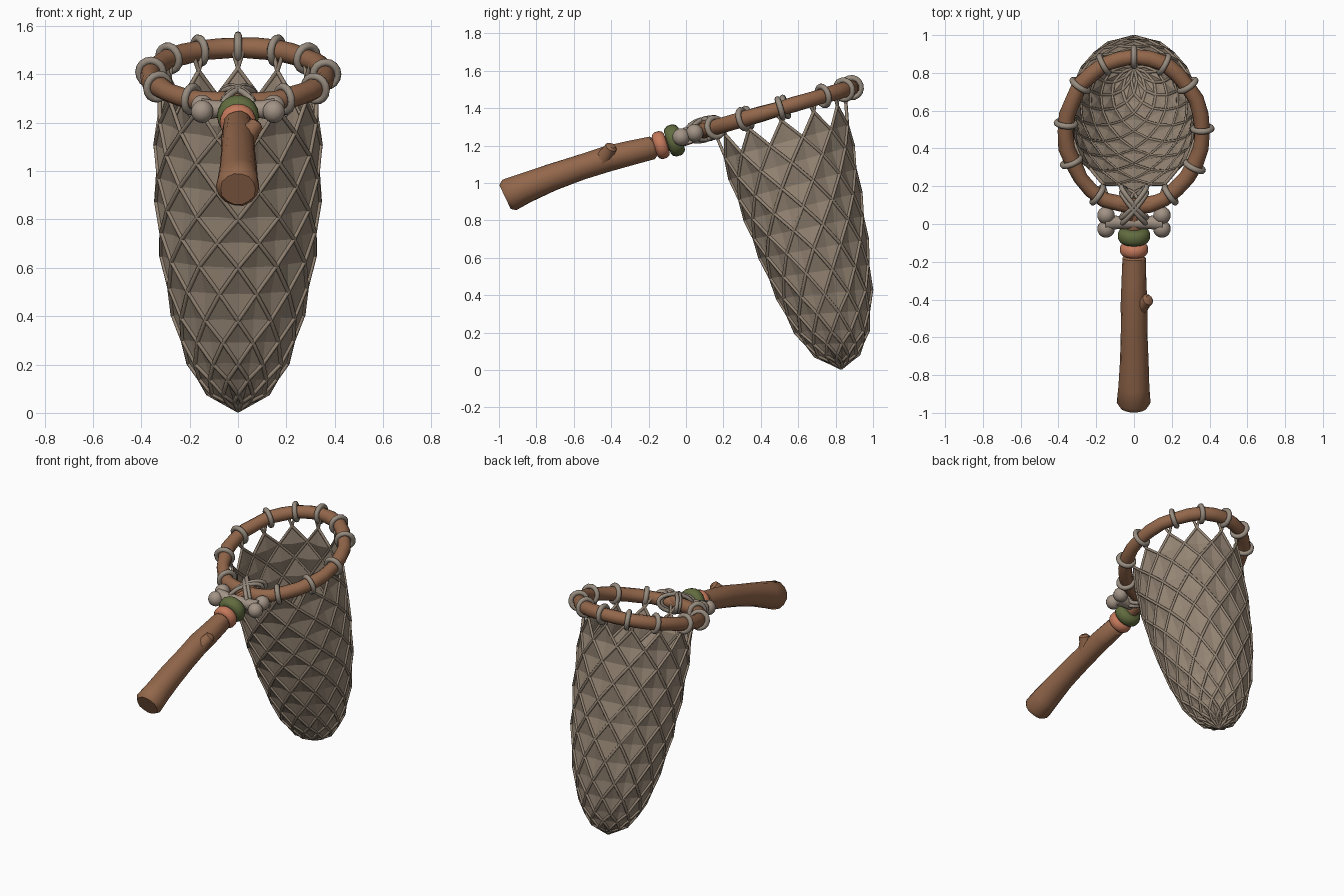
import bpy, bmesh, math, random
from mathutils import Vector

if "Cube" in bpy.data.objects:
    bpy.data.objects.remove(bpy.data.objects["Cube"])
random.seed(4)

def mat(name, rgb):
    m = bpy.data.materials.new(name)
    m.diffuse_color = (*rgb, 1)
    m.use_nodes = True
    m.node_tree.nodes["Principled BSDF"].inputs["Base Color"].default_value = m.diffuse_color
    return m

WOOD = mat("brown wood", (0.29, 0.135, 0.07))
NET = mat("taupe netting", (0.30, 0.235, 0.175))
CORD = mat("grey cord", (0.31, 0.26, 0.21))
BONE = mat("pale bone", (0.36, 0.29, 0.235))
GREEN = mat("green bead", (0.12, 0.15, 0.05))
CORAL = mat("coral bead", (0.55, 0.19, 0.105))

def finish(bm, name, m, angle=None):
    me = bpy.data.meshes.new(name)
    bmesh.ops.recalc_face_normals(bm, faces=bm.faces[:])
    bm.to_mesh(me)
    bm.free()
    me.materials.append(m)
    ob = bpy.data.objects.new(name, me)
    bpy.context.collection.objects.link(ob)
    if angle:
        bpy.ops.object.select_all(action='DESELECT')
        ob.select_set(True)
        bpy.context.view_layer.objects.active = ob
        bpy.ops.object.shade_smooth_by_angle(angle=math.radians(angle))
    return ob

def tube(bm, pts, radii, sides=12, closed=False, wob=0.0):
    """Loft round rings along a path."""
    pts = [Vector(p) for p in pts]
    n, rings = len(pts), []
    for i, p in enumerate(pts):
        a = pts[i - 1] if (closed or i > 0) else p
        b = pts[(i + 1) % n] if (closed or i < n - 1) else p
        t = (b - a).normalized()
        u = t.cross(Vector((0, -0.28, 0.96))).normalized()
        v = t.cross(u)
        ring = []
        for k in range(sides):
            ang = 2 * math.pi * k / sides
            r = radii[i] * (1 + random.uniform(-wob, wob))
            ring.append(bm.verts.new(p + (u * math.cos(ang) + v * math.sin(ang)) * r))
        rings.append(ring)
    for i in range(n if closed else n - 1):
        A, B = rings[i], rings[(i + 1) % n]
        for k in range(sides):
            j = (k + 1) % sides
            bm.faces.new((A[k], A[j], B[j], B[k]))
    if not closed:
        bm.faces.new(rings[0])
        bm.faces.new(rings[-1])

def cord(name, paths, r, m, cyclic=False, res=1):
    cu = bpy.data.curves.new(name, 'CURVE')
    cu.dimensions = '3D'
    cu.bevel_depth, cu.bevel_resolution = r, res
    cu.use_fill_caps = True
    for path in paths:
        s = cu.splines.new('POLY')
        s.points.add(len(path) - 1)
        for q, p in zip(s.points, path):
            q.co = (*p, 1)
        s.use_cyclic_u = cyclic
    cu.materials.append(m)
    ob = bpy.data.objects.new(name, cu)
    bpy.context.collection.objects.link(ob)
    return ob

# Handle: gnarled stick with a flared butt and a side stub
bm = bmesh.new()
tube(bm, [(0, -0.165, 1.192), (0, -0.18, 1.188), (0, -0.3, 1.16), (0, -0.42, 1.13), (0, -0.56, 1.085),
          (0, -0.72, 1.03), (0, -0.86, 0.975), (0, -0.945, 0.937), (0, -0.968, 0.926)],
     [0.048, 0.062, 0.066, 0.07, 0.07, 0.075, 0.083, 0.09, 0.072], 14, wob=0.03)
tube(bm, [(0.02, -0.45, 1.12), (0.055, -0.415, 1.168), (0.074, -0.4, 1.192), (0.08, -0.396, 1.2)],
     [0.05, 0.036, 0.033, 0.02], 10)
finish(bm, "handle", WOOD, 40)

# Core stick under the beads
bm = bmesh.new()
tube(bm, [(0, -0.2, 1.18), (0, 0.07, 1.265)], [0.045, 0.04], 12)
finish(bm, "handle_core", WOOD, 40)

# Beads
AX = Vector((0, 0.955, 0.297))
def bead(name, c, r, w, m):
    bm = bmesh.new()
    prof = [(-1, 0.72), (-0.8, 0.88), (-0.35, 1), (0.35, 1), (0.8, 0.88), (1, 0.72)]
    tube(bm, [Vector(c) + AX * w * s for s, _ in prof], [r * q for _, q in prof], 20)
    finish(bm, name, m, 50)
bead("coral_bead", (0, -0.135, 1.203), 0.075, 0.034, CORAL)
bead("green_bead", (0, -0.062, 1.228), 0.086, 0.04, GREEN)

# Rim hoop
def rim(a, off=0.0):
    return Vector(((0.362 + off) * math.sin(a), 0.49 + (0.395 + off) * math.cos(a),
                   1.395 + (0.115 + off * 0.29) * math.cos(a)))
bm = bmesh.new()
N = 28
tube(bm, [rim(2 * math.pi * i / N, random.uniform(-0.006, 0.006)) for i in range(N)],
     [random.uniform(0.039, 0.045) for i in range(N)], 10, closed=True)
for s in (-1, 1):   # crossing branch ends
    tube(bm, [rim(math.pi + s * 0.35), (s * 0.03, 0.1, 1.29 + s * 0.01), (-s * 0.02, 0.03, 1.262)],
         [0.038, 0.036, 0.03], 10)
finish(bm, "rim_hoop", WOOD, 50)

# Cord bands around the rim
def loop(c, u, v, ru, rv, n=16):
    return [c + u * ru * math.cos(2 * math.pi * k / n) + v * rv * math.sin(2 * math.pi * k / n) for k in range(n)]
NRM = Vector((0, -0.28, 0.96))
DEG = [0, 26, -26, 52, -52, 88, -84, 118, -114, 148, -148]
bands = []
for d in DEG:
    a = math.radians(d)
    t = (rim(a + 0.01) - rim(a - 0.01)).normalized()
    bands.append(loop(rim(a), t.cross(NRM), NRM, 0.05, 0.052))
cord("rim_bands", bands, 0.016, CORD, True, 2)

# Crossed lashing at the joint
lash = []
for s in (-1, 1):
    for off in (0, 0.03):
        d = Vector((s * 0.62, 0.75, 0.22)).normalized()
        lash.append(loop(Vector((0, 0.085 + off, 1.282 + off * 0.28)), d, NRM, 0.11, 0.056, 20))
cord("joint_lashing", lash, 0.013, CORD, True, 2)

# Bone toggle
bm = bmesh.new()
tube(bm, [(x, 0.008, 1.255) for x in (-0.15, -0.09, 0, 0.09, 0.15)], [0.046, 0.036, 0.034, 0.036, 0.046], 14)
for s in (-1, 1):
    for q in (-1, 1):
        r = bmesh.ops.create_uvsphere(bm, u_segments=14, v_segments=10, radius=0.047)
        bmesh.ops.translate(bm, verts=r['verts'], vec=(s * 0.148, 0.01 + q * 0.036, 1.257 + q * 0.011))
finish(bm, "bone_toggle", BONE, 60)

# Net bag stations: front y, front z, back y, back z, half width
ST = [(0.165, 1.245, 0.855, 1.425, 0.325), (0.235, 1.02, 0.895, 1.2, 0.342), (0.315, 0.8, 0.935, 0.95, 0.338),
      (0.395, 0.6, 0.97, 0.7, 0.318), (0.49, 0.38, 0.993, 0.43, 0.27), (0.585, 0.2, 0.975, 0.21, 0.205),
      (0.69, 0.075, 0.925, 0.085, 0.125), (0.83, 0.01, 0.83, 0.01, 0.0)]
COLS, ROWS = 12, 14
def node(row, k):
    t = row / 2
    i = min(int(t), len(ST) - 2)
    f = t - i
    fy, fz, by, bz, hw = [p + (q - p) * f for p, q in zip(ST[i], ST[i + 1])]
    a = 2 * math.pi * (k + row * 0.5) / COLS
    c = math.cos(a)
    return Vector((hw * math.sin(a), (fy + by) / 2 + (by - fy) / 2 * c, (fz + bz) / 2 + (bz - fz) / 2 * c))
def axis(row):
    return (node(row, 0) + node(row, COLS // 2)) / 2

# Diamond panels, each dented inwards
bm = bmesh.new()
for row in range(1, ROWS):
    for k in range(COLS):
        # top, right, bottom, left corners of the diamond
        P = [node(row - 1, k), node(row, k), node(row + 1, k - 1), node(row, k - 1)]
        mid = sum(P, Vector()) / 4
        mid += (axis(row) - mid).normalized() * 0.1 * (P[1] - P[3]).length
        V = [bm.verts.new(p) for p in P]
        c = bm.verts.new(mid)
        for j in range(4):
            if (V[j].co - V[(j + 1) % 4].co).length > 1e-4:
                bm.faces.new((V[j], V[(j + 1) % 4], c))
bmesh.ops.remove_doubles(bm, verts=bm.verts[:], dist=0.0005)
finish(bm, "net_panels", NET)

# Net strands: two families of spirals
paths = []
for k in range(COLS):
    paths.append([node(r, k) for r in range(ROWS)] + [node(ROWS, 0)])
    paths.append([node(r, k - r) for r in range(ROWS)] + [node(ROWS, 0)])
cord("net_strands", paths, 0.009, NET)

# Ties from the net tips to the rim
ties = []
for k in range(COLS):
    a = 2 * math.pi * k / COLS
    for d in (-0.07, 0.07):
        ties.append([node(0, k), rim(a + d, -0.03)])
cord("net_ties", ties, 0.009, NET)
